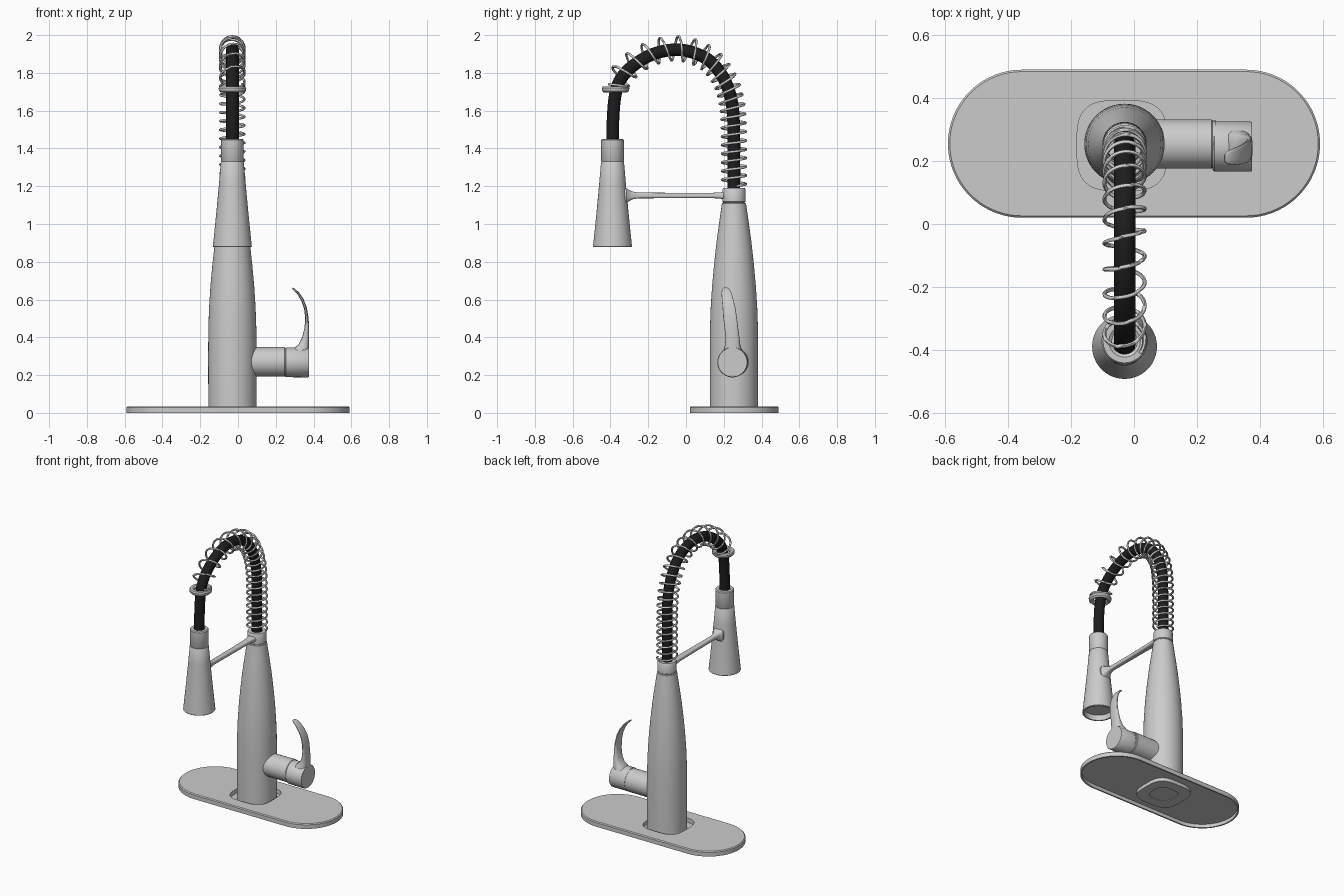
import bpy, bmesh
from math import sin, cos, pi, copysign
from mathutils import Vector

if "Cube" in bpy.data.objects:
    bpy.data.objects.remove(bpy.data.objects["Cube"])

CX, CY = -0.03, 0.254      # column axis
HEAD_Y = -0.389            # spray head axis


def smooth(ob, angle=35):
    bpy.ops.object.select_all(action='DESELECT')
    ob.select_set(True)
    bpy.context.view_layer.objects.active = ob
    bpy.ops.object.shade_smooth_by_angle(angle=angle * pi / 180)


def loft(name, rings, caps=True, closed=False):
    """Skin a list of equal-sized point rings."""
    bm = bmesh.new()
    vs = [[bm.verts.new(p) for p in r] for r in rings]
    n = len(vs[0])
    pairs = list(zip(vs, vs[1:])) + ([(vs[-1], vs[0])] if closed else [])
    for a, b in pairs:
        for i in range(n):
            j = (i + 1) % n
            bm.faces.new((a[i], a[j], b[j], b[i]))
    if caps and not closed:
        bm.faces.new(vs[0])
        bm.faces.new(vs[-1])
    bmesh.ops.recalc_face_normals(bm, faces=bm.faces)
    me = bpy.data.meshes.new(name)
    bm.to_mesh(me)
    bm.free()
    ob = bpy.data.objects.new(name, me)
    bpy.context.collection.objects.link(ob)
    smooth(ob)
    return ob


def lathe(name, profile, origin, axis='Z', n=48, closed=False):
    """Revolve (radius, distance) pairs around an axis through origin."""
    rings = []
    for r, t in profile:
        ring = []
        for i in range(n):
            a = 2 * pi * i / n
            u, v = r * cos(a), r * sin(a)
            p = Vector((u, v, t)) if axis == 'Z' else Vector((t, u, v))
            ring.append(p + Vector(origin))
        rings.append(ring)
    return loft(name, rings, closed=closed)


def wire(name, pts, radius, res):
    """Round tube along points, turned into a mesh."""
    cu = bpy.data.curves.new(name, 'CURVE')
    cu.dimensions = '3D'
    cu.bevel_depth, cu.bevel_resolution, cu.use_fill_caps = radius, res, True
    sp = cu.splines.new('POLY')
    sp.points.add(len(pts) - 1)
    for q, p in zip(sp.points, pts):
        q.co = (*p, 1)
    ob = bpy.data.objects.new(name, cu)
    bpy.context.collection.objects.link(ob)
    bpy.ops.object.select_all(action='DESELECT')
    ob.select_set(True)
    bpy.context.view_layer.objects.active = ob
    bpy.ops.object.convert(target='MESH')
    ob = bpy.context.view_layer.objects.active
    smooth(ob, 60)
    return ob


def spow(v, e):
    return copysign(abs(v) ** e, v)


# Deck plate: hollow stadium shell with a rounded-square pocket for the column
HALF = 36


def stadium(inset, z):
    r = 0.235 - inset
    out = []
    for sx, a0 in ((0.356, -pi / 2), (-0.356, pi / 2)):
        for i in range(HALF):
            a = a0 + pi * i / (HALF - 1)
            out.append((sx + r * cos(a), 0.255 + r * sin(a), z))
    return out


def pocket(h, z):
    out = []
    for i in range(2 * HALF):
        a = -pi / 2 + pi * (i + 0.5) / HALF
        out.append((-0.038 + h * spow(cos(a), 0.6), 0.249 + h * spow(sin(a), 0.6), z))
    return out


loft("deck_plate", [
    pocket(0.08, 0.005), pocket(0.143, 0.005), pocket(0.143, 0.035),
    stadium(0.006, 0.035), stadium(0, 0.029), stadium(0, 0),
    stadium(0.01, 0), stadium(0.01, 0.024),
    pocket(0.15, 0.024), pocket(0.15, 0.0), pocket(0.08, 0.0)], closed=True)

# Column and its top collar
lathe("column", [(0.127, 0.008), (0.128, 0.3), (0.127, 0.45), (0.123, 0.56), (0.116, 0.67),
                 (0.106, 0.78), (0.093, 0.9), (0.078, 1.01), (0.064, 1.108), (0.06, 1.112)],
      (CX, CY, 0))
lathe("column_collar", [(0.057, 1.105), (0.057, 1.115), (0.062, 1.119), (0.062, 1.182),
                        (0.057, 1.19), (0.036, 1.19), (0.036, 1.17)], (CX, CY, 0))

# Hose path: sampled smooth spline in the side plane
key = [(0.254, 1.15), (0.254, 1.32), (0.253, 1.5), (0.243, 1.64), (0.205, 1.76), (0.13, 1.86),
       (0.03, 1.91), (-0.07, 1.922), (-0.18, 1.897), (-0.28, 1.838), (-0.347, 1.765),
       (-0.375, 1.68), (-0.386, 1.56), (-0.389, 1.42)]
key = [Vector((CX, y, z)) for y, z in key]
path = []
ext = [2 * key[0] - key[1]] + key + [2 * key[-1] - key[-2]]
for p0, p1, p2, p3 in zip(ext, ext[1:], ext[2:], ext[3:]):
    for k in range(8):
        t = k / 8
        path.append(0.5 * (2 * p1 + (p2 - p0) * t + (2 * p0 - 5 * p1 + 4 * p2 - p3) * t * t
                           + (3 * p1 - p0 - 3 * p2 + p3) * t ** 3))
path.append(key[-1])
hose = wire("hose", path, 0.034, 5)
black = bpy.data.materials.new("black_rubber")
black.diffuse_color = (0.012, 0.012, 0.012, 1)
black.use_nodes = True
black.node_tree.nodes["Principled BSDF"].inputs["Base Color"].default_value = black.diffuse_color
hose.data.materials.append(black)

# Spring: helix around the hose, tight on the column and looser over the arch
coil, phase, STEPS = [], 0.0, 14
for a, b in zip(path, path[1:]):
    tan = (b - a).normalized()
    up = Vector((1, 0, 0)).cross(tan)          # in-plane normal
    if up.dot(a - Vector((CX, -0.07, 1.6))) < 0:
        up = -up
    for k in range(STEPS):
        p = a.lerp(b, k / STEPS)
        if p.y > 0 and p.z < 1.2:
            continue
        if p.y < -0.3 and p.z < 1.725:
            break
        arch = min(max((0.25 - p.y) / 0.35, 0), 1)
        pitch = 0.046 + 0.037 * arch
        phase += 2 * pi * (b - a).length / STEPS / pitch
        centre = p + up * 0.008 * arch
        coil.append(centre + 0.064 * (Vector((1, 0, 0)) * cos(phase) + up * sin(phase)))
wire("spring", coil, 0.0065, 1)

# Ring that ends the spring
lathe("spring_end_ring", [(0.045, -0.012), (0.06, -0.018), (0.071, -0.008), (0.073, 0.006),
                          (0.068, 0.015), (0.05, 0.015), (0.04, 0.008)],
      (CX, -0.373, 1.713), closed=True)

# Spray head with a recessed outlet
lathe("spray_head", [(0.036, 1.43), (0.036, 1.45), (0.055, 1.45), (0.06, 1.444), (0.06, 1.333),
                     (0.058, 1.33), (0.061, 1.326), (0.07, 1.22), (0.083, 1.08), (0.094, 0.97),
                     (0.103, 0.882), (0.101, 0.879), (0.092, 0.879), (0.088, 0.915)],
      (CX, HEAD_Y, 0))

# Docking arm: squarish section, flared where it holds the head
arm = []
for y, w, h, z in [(-0.335, 0.042, 0.044, 1.148), (-0.315, 0.04, 0.042, 1.148),
                   (-0.302, 0.028, 0.03, 1.15), (-0.28, 0.02, 0.02, 1.151),
                   (-0.25, 0.016, 0.015, 1.151), (0, 0.019, 0.014, 1.151),
                   (0.14, 0.022, 0.014, 1.151), (0.185, 0.026, 0.017, 1.151),
                   (0.215, 0.034, 0.023, 1.151)]:
    arm.append([(CX + w * spow(cos(a), 0.6), y, z + h * spow(sin(a), 0.6))
                for a in (2 * pi * i / 24 for i in range(24))])
loft("docking_arm", arm)

# Valve barrel and turning end cap
lathe("valve_barrel", [(0.078, 0.0), (0.078, 0.246), (0.074, 0.25), (0.074, 0.26)],
      (0, CY, 0.27), 'X')
lathe("handle_cap", [(0.074, 0.25), (0.079, 0.255), (0.08, 0.37), (0.077, 0.375)],
      (0, CY - 0.008, 0.268), 'X')

# Lever: inner x,z / outer x,z / y centre / half width
lever = []
for xi, zi, xo, zo, yc, w in [
        (0.275, 0.29, 0.374, 0.27, 0.247, 0.066), (0.292, 0.34, 0.375, 0.32, 0.247, 0.05),
        (0.32, 0.362, 0.376, 0.35, 0.247, 0.041), (0.34, 0.4, 0.377, 0.395, 0.246, 0.037),
        (0.352, 0.45, 0.377, 0.45, 0.24, 0.036), (0.356, 0.505, 0.373, 0.508, 0.233, 0.036),
        (0.35, 0.55, 0.364, 0.558, 0.228, 0.034), (0.336, 0.592, 0.347, 0.602, 0.221, 0.031),
        (0.315, 0.627, 0.323, 0.638, 0.215, 0.027), (0.295, 0.648, 0.301, 0.658, 0.211, 0.021),
        (0.286, 0.656, 0.289, 0.664, 0.209, 0.012)]:
    c = Vector(((xi + xo) / 2, yc, (zi + zo) / 2))
    d = Vector(((xo - xi) / 2, 0, (zo - zi) / 2))
    lever.append([c + d * spow(cos(a), 0.7) + Vector((0, w * spow(sin(a), 0.8), 0))
                  for a in (2 * pi * i / 24 for i in range(24))])
loft("lever", lever)
